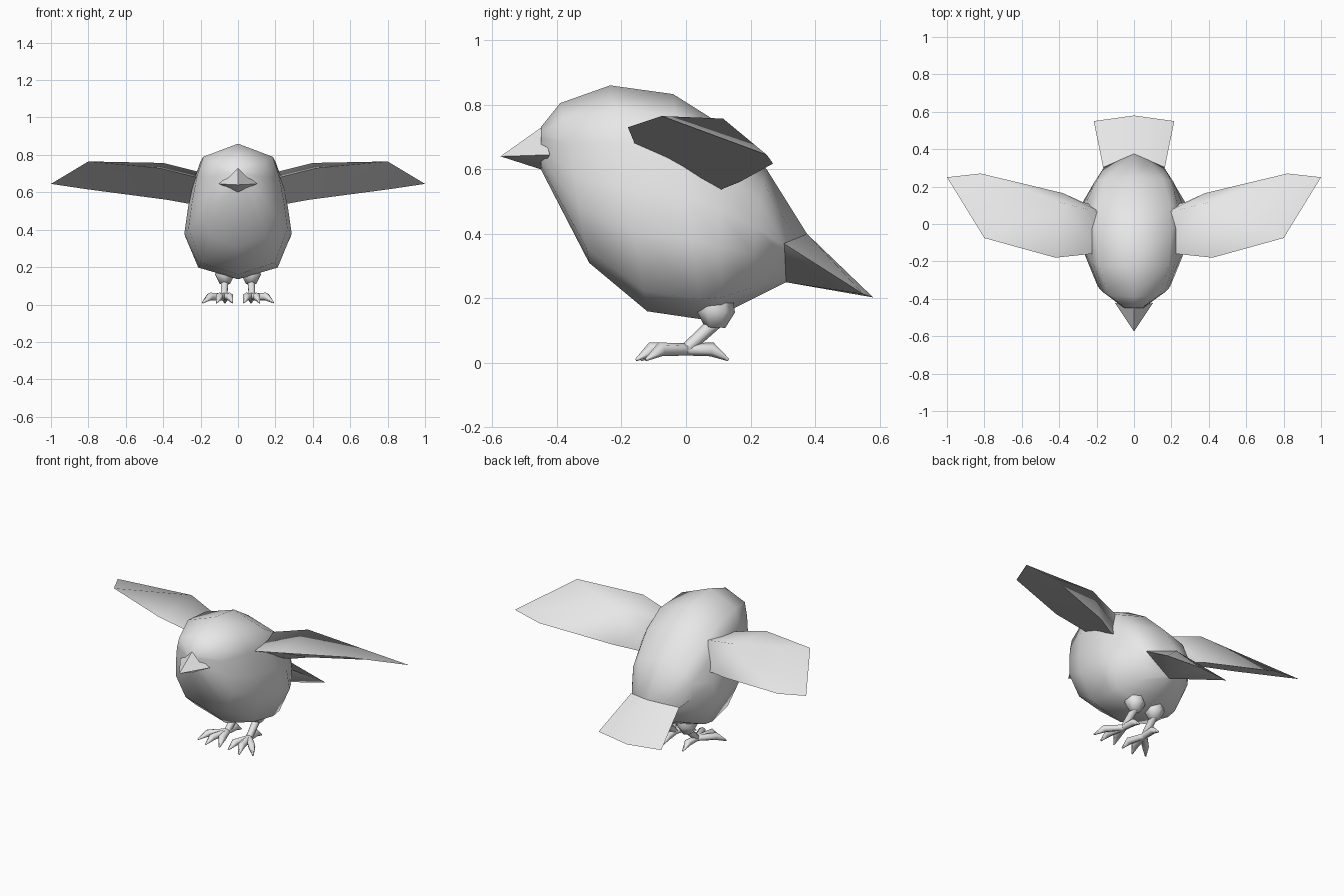
import bpy, bmesh, math
from mathutils import Vector

if "Cube" in bpy.data.objects:
    bpy.data.objects.remove(bpy.data.objects["Cube"])

grey = bpy.data.materials.new("plain_grey")
grey.diffuse_color = (0.8, 0.8, 0.8, 1)
grey.use_nodes = True
grey.node_tree.nodes["Principled BSDF"].inputs["Base Color"].default_value = grey.diffuse_color


def make(name, verts, faces, angle):
    """Mesh object with outward normals, shaded smooth below the angle."""
    bm = bmesh.new()
    vs = [bm.verts.new(v) for v in verts]
    for f in faces:
        bm.faces.new([vs[i] for i in f])
    bmesh.ops.recalc_face_normals(bm, faces=bm.faces)
    me = bpy.data.meshes.new(name)
    bm.to_mesh(me)
    bm.free()
    me.materials.append(grey)
    ob = bpy.data.objects.new(name, me)
    bpy.context.collection.objects.link(ob)
    bpy.ops.object.select_all(action='DESELECT')
    ob.select_set(True)
    bpy.context.view_layer.objects.active = ob
    bpy.ops.object.shade_smooth_by_angle(angle=math.radians(angle))
    return ob


def loft(name, rings, angle):
    """Skin a list of equal rings and cap both ends."""
    n = len(rings[0])
    verts = [v for r in rings for v in r]
    faces = [(k * n + i, k * n + (i + 1) % n, (k + 1) * n + (i + 1) % n, (k + 1) * n + i)
             for k in range(len(rings) - 1) for i in range(n)]
    last = (len(rings) - 1) * n
    faces += [tuple(range(n)), tuple(range(last, last + n))]
    return make(name, verts, faces, angle)


def tube(name, path, radii, sides=6):
    """Tapered tube along a path."""
    pts = [Vector(p) for p in path]
    rings = []
    for i, p in enumerate(pts):
        d = (pts[min(i + 1, len(pts) - 1)] - pts[max(i - 1, 0)]).normalized()
        a = d.cross(Vector((1, 0, 0))).normalized()
        b = d.cross(a)
        rings.append([p + radii[i] * (a * math.cos(t) + b * math.sin(t))
                      for t in (2 * math.pi * k / sides for k in range(sides))])
    return loft(name, rings, 65)


# Body: rings given by top (y, z), bottom (y, z), half width and tail blend.
# Section rows are height fraction, body width, width where the tail joins.
section = [(0, 0, 0), (0.10, 0.70, 0.5), (0.25, 0.83, 1), (0.45, 0.93, 0.8),
           (0.65, 1, 0.5), (0.91, 0.74, 0.13)]
stations = [(-0.45, 0.73, -0.45, 0.60, 0.055, 0),
            (-0.39, 0.805, -0.30, 0.31, 0.195, 0),
            (-0.235, 0.86, -0.12, 0.16, 0.265, 0),
            (-0.04, 0.833, 0.05, 0.135, 0.287, 0),
            (0.10, 0.745, 0.11, 0.15, 0.28, 0),
            (0.25, 0.60, 0.20, 0.195, 0.235, 0.15),
            (0.375, 0.40, 0.31, 0.25, 0.16, 1)]
rings = []
for y0, z0, y1, z1, w, k in stations:
    half = []
    for t, f, g in section:
        f = f + (g - f) * k
        half.append((w * f, y0 + (y1 - y0) * t - 0.055 * k * f, z0 + (z1 - z0) * t))
    rings.append(half + [(0, y1, z1)] + [(-x, y, z) for x, y, z in half[:0:-1]])
loft("body", rings, 75)

# Beak
make("beak", [(0, -0.575, 0.64), (0, -0.445, 0.732), (0.102, -0.422, 0.645),
              (0, -0.45, 0.60), (-0.102, -0.422, 0.645)],
     [(0, 1, 2), (0, 2, 3), (0, 3, 4), (0, 4, 1), (1, 2, 3, 4)], 70)

# Tail: keeled underneath, thinning to its rear edge
make("tail", [(0, 0.375, 0.40), (0.165, 0.303, 0.37), (0, 0.31, 0.25), (-0.165, 0.303, 0.37),
              (0, 0.58, 0.203), (0.215, 0.55, 0.213), (-0.215, 0.55, 0.213)],
     [(0, 1, 5, 4), (0, 4, 6, 3), (1, 2, 5), (2, 4, 5), (2, 6, 4), (2, 3, 6),
      (0, 1, 2, 3)], 45)

for side, s in (("left", 1), ("right", -1)):
    def m(pts):
        return [(s * x, y, z) for x, y, z in pts]

    # Wing: leading edge, upper ridge and trailing edge, sharing the tip edge
    wing = [(0.18, -0.155, 0.67), (0.42, -0.18, 0.73), (0.80, -0.075, 0.765),
            (0.17, 0.06, 0.70), (0.40, 0.115, 0.757),
            (0.18, 0.10, 0.53), (0.38, 0.165, 0.56), (0.82, 0.27, 0.618),
            (1.0, 0.25, 0.645), (0.27, 0.115, 0.54)]
    make(side + "_wing", m(wing),
         [(0, 1, 4, 3), (1, 2, 4), (4, 2, 8, 7), (3, 4, 6, 9), (4, 7, 6), (3, 9, 5),
          (0, 5, 9), (0, 9, 6, 1), (1, 6, 7, 2), (2, 7, 8), (0, 3, 5)], 85)

    # Leg: thigh and shin
    tube(side + "_thigh", m([(0.07, 0.095, 0.20), (0.07, 0.092, 0.16), (0.07, 0.09, 0.11)]),
         [0.05, 0.06, 0.032])
    tube(side + "_shin", m([(0.07, 0.09, 0.125), (0.075, 0.0, 0.042)]), [0.022, 0.019])

    # Toes: three forward, one back, each ending in a pointed claw
    toes = {"outer": (0.15, -0.08, 0.19, -0.125), "middle": (0.10, -0.11, 0.115, -0.155),
            "inner": (0.045, -0.095, 0.03, -0.14), "back": (0.07, 0.08, 0.07, 0.132)}
    for toe, (x1, y1, x2, y2) in toes.items():
        tube(side + "_" + toe + "_toe",
             m([(0.075, 0.0, 0.042), (x1, y1, 0.042), (x2, y2, 0.009)]),
             [0.019, 0.022, 0.004], 6)
